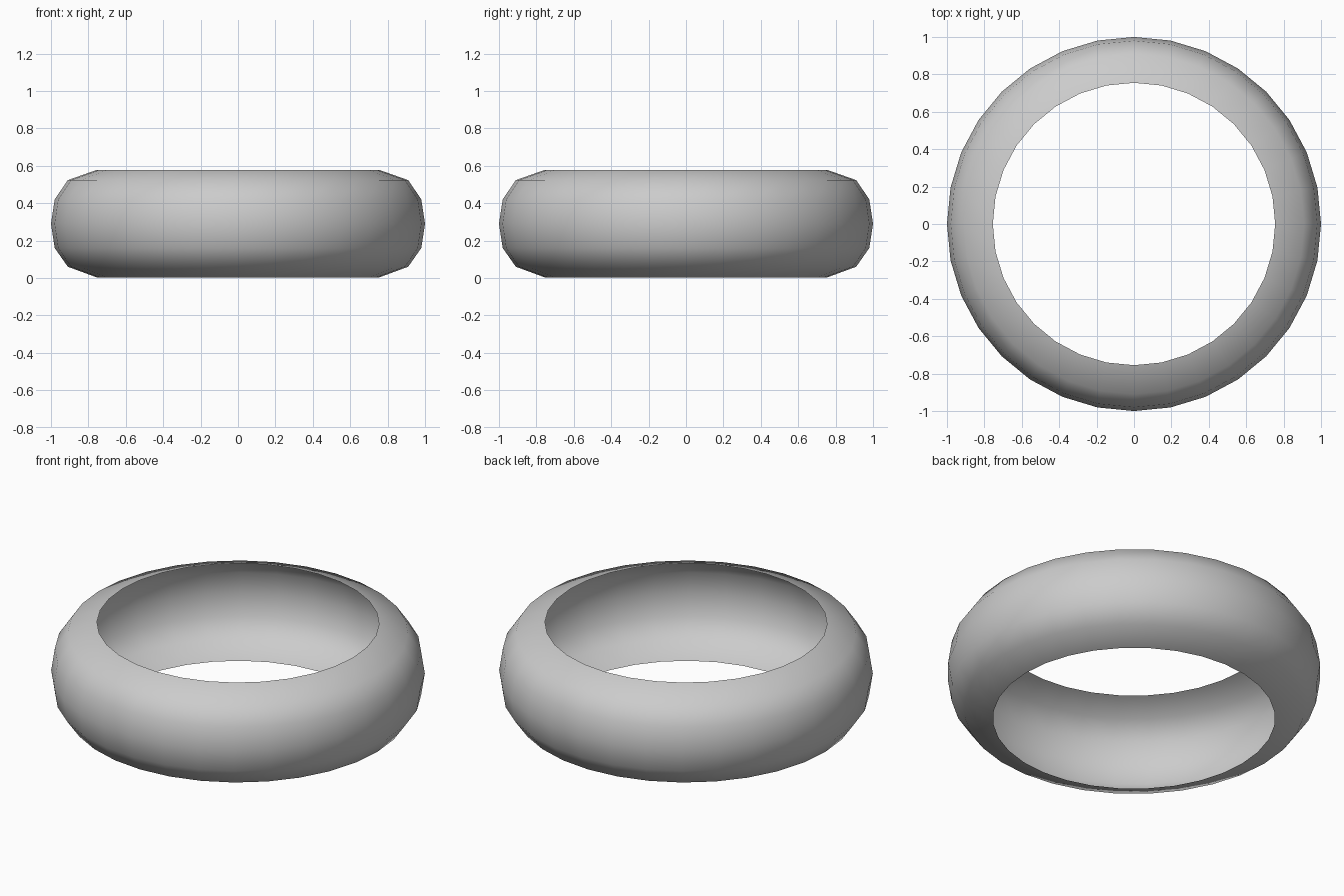
import bpy, bmesh, math

if "Cube" in bpy.data.objects:
    bpy.data.objects.remove(bpy.data.objects["Cube"])

SEGMENTS = 32
# half profile of the open ring shell: radius, height
PROFILE = [(0.755, 0.003), (0.91, 0.06), (0.98, 0.16), (1.0, 0.29),
           (0.98, 0.42), (0.91, 0.523), (0.755, 0.578)]


def lathe(name, profile, segments):
    """Spin an open profile around z into a smooth shell."""
    bm = bmesh.new()
    rings = []
    for i in range(segments):
        a = 2 * math.pi * i / segments
        rings.append([bm.verts.new((r * math.cos(a), r * math.sin(a), z))
                      for r, z in profile])
    for i, ring in enumerate(rings):
        nxt = rings[(i + 1) % segments]
        for j in range(len(profile) - 1):
            face = bm.faces.new((ring[j], nxt[j], nxt[j + 1], ring[j + 1]))
            face.smooth = True
    mesh = bpy.data.meshes.new(name)
    bm.to_mesh(mesh)
    bm.free()
    obj = bpy.data.objects.new(name, mesh)
    bpy.context.collection.objects.link(obj)
    return obj


# hollow tyre shell, open towards the middle
lathe("tyre_shell", PROFILE, SEGMENTS)
